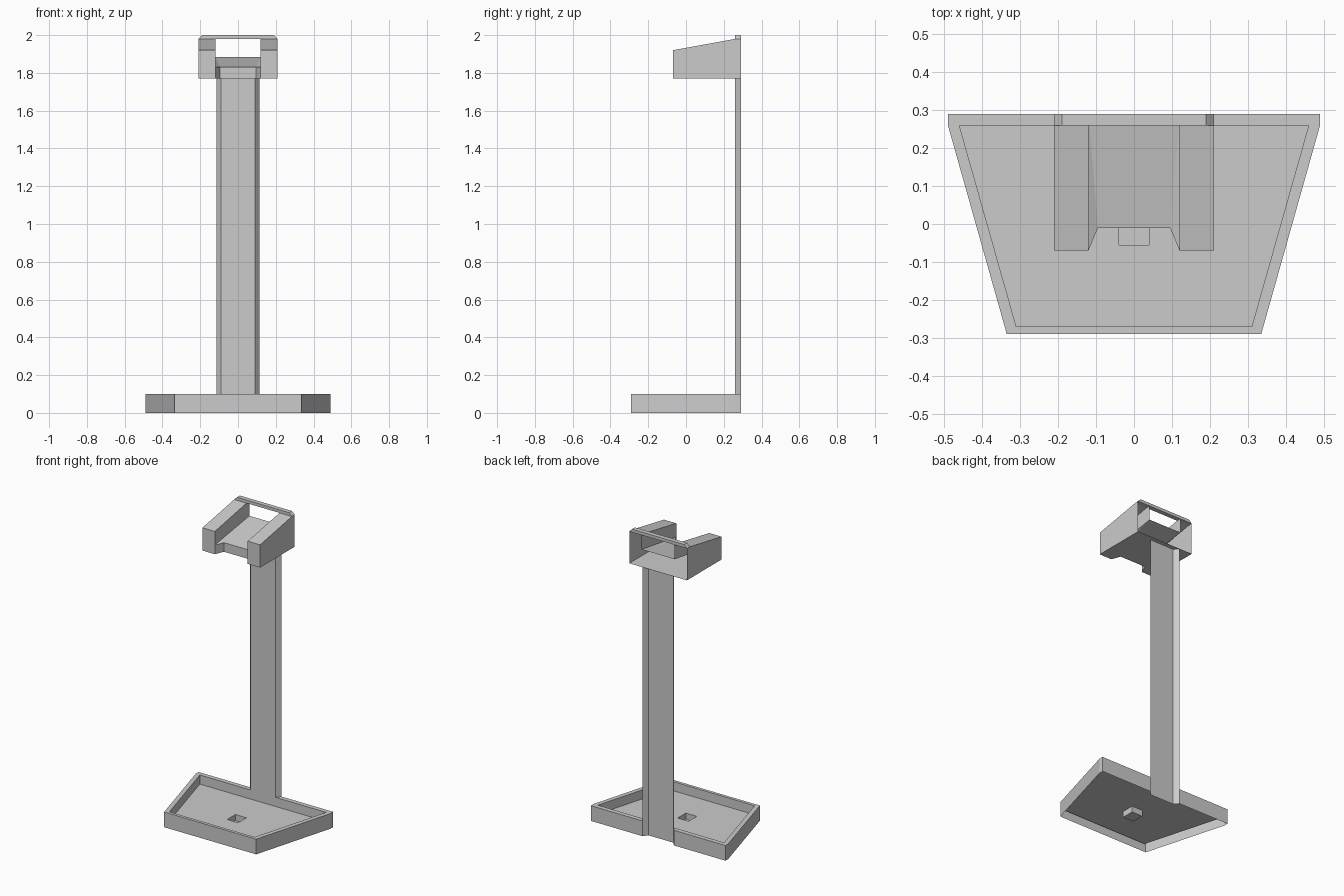
import bpy, bmesh

if "Cube" in bpy.data.objects:
    bpy.data.objects.remove(bpy.data.objects["Cube"])


def wall(path, z0, z1):
    """Vertical strip along a plan path; swap z0 and z1 to face the other way."""
    return [[(*a, z0), (*b, z0), (*b, z1), (*a, z1)] for a, b in zip(path, path[1:])]


def flat(path, z):
    return [(x, y, z) for x, y in path]


def build(name, faces):
    """Join the faces of the right half into a sheet and mirror it over x = 0."""
    bm = bmesh.new()
    for pts in faces:
        bm.faces.new([bm.verts.new(p) for p in pts])
    bmesh.ops.remove_doubles(bm, verts=bm.verts, dist=0.0005)
    me = bpy.data.meshes.new(name)
    bm.to_mesh(me)
    bm.free()
    ob = bpy.data.objects.new(name, me)
    bpy.context.collection.objects.link(ob)
    mod = ob.modifiers.new("mirror", 'MIRROR')
    mod.use_axis[0] = True
    mod.use_mirror_merge = True
    return ob


# Base tray: thin shell open below, with a small square pit in the floor
H, FLOOR = 0.10, 0.04
outer = [(0, -.29), (.335, -.29), (.49, .26), (.49, .29), (.115, .29)]
inner = [(0, -.27), (.31, -.27), (.46, .26), (.09, .26)]
pit = [(0, -.055), (.04, -.055), (.04, .03), (0, .03)]
build("base_tray",
      wall(outer, 0, H) + wall(inner, H, FLOOR) + wall(pit, FLOOR, 0)
      + [flat(outer + inner[::-1], H),
         flat(inner[:3] + [(0, .26)] + pit[::-1], FLOOR),
         flat(pit, 0)])

# Column: folded channel, open at the back
build("column", wall([(0, .26), (.09, .26), (.115, .29)], 0, 1.77))

# Head: hollow cradle with two sloping arms, open at the back
XI, XO, YF, YB = .12, .21, -.07, .29
Z0, ZL, ZR, ZA, ZT = 1.77, 1.83, 1.885, 1.92, 1.98
lip = [(0, -.01), (.095, -.01), (XI, YF)]
build("head_cradle",
      wall(lip, Z0, ZL) + [
          # underside
          flat(lip + [(XO, YF), (XO, YB), (0, YB)], Z0)[::-1],
          # sloping seat between the arms
          [(0, -.01, ZL), (.095, -.01, ZL), (XI, YB, ZR), (0, YB, ZR)],
          [(.095, -.01, ZL), (XI, YF, ZL), (XI, YB, ZR)],
          # arm: outer side, front, top, inner side
          [(XO, YF, Z0), (XO, YB, Z0), (XO, YB, ZT), (XO, .26, ZT), (XO, YF, ZA)],
          [(XI, YF, Z0), (XO, YF, Z0), (XO, YF, ZA), (XI, YF, ZA)],
          [(XI, YF, ZA), (XO, YF, ZA), (XO, .26, ZT), (XI, .26, ZT)],
          [(XI, YB, ZR), (XI, YF, ZL), (XI, YF, ZA), (XI, .26, ZT), (XI, YB, ZT)],
      ])

# Top bar bridging the arms at the back, ends chamfered
profile = [(0, ZT), (XO, ZT), (.19, 2.0), (0, 2.0)]
front = [(x, .26, z) for x, z in profile]
back = [(x, YB, z) for x, z in profile]
build("top_bar",
      [front, back[::-1]]
      + [[front[i], back[i], back[i + 1], front[i + 1]] for i in range(3)])
